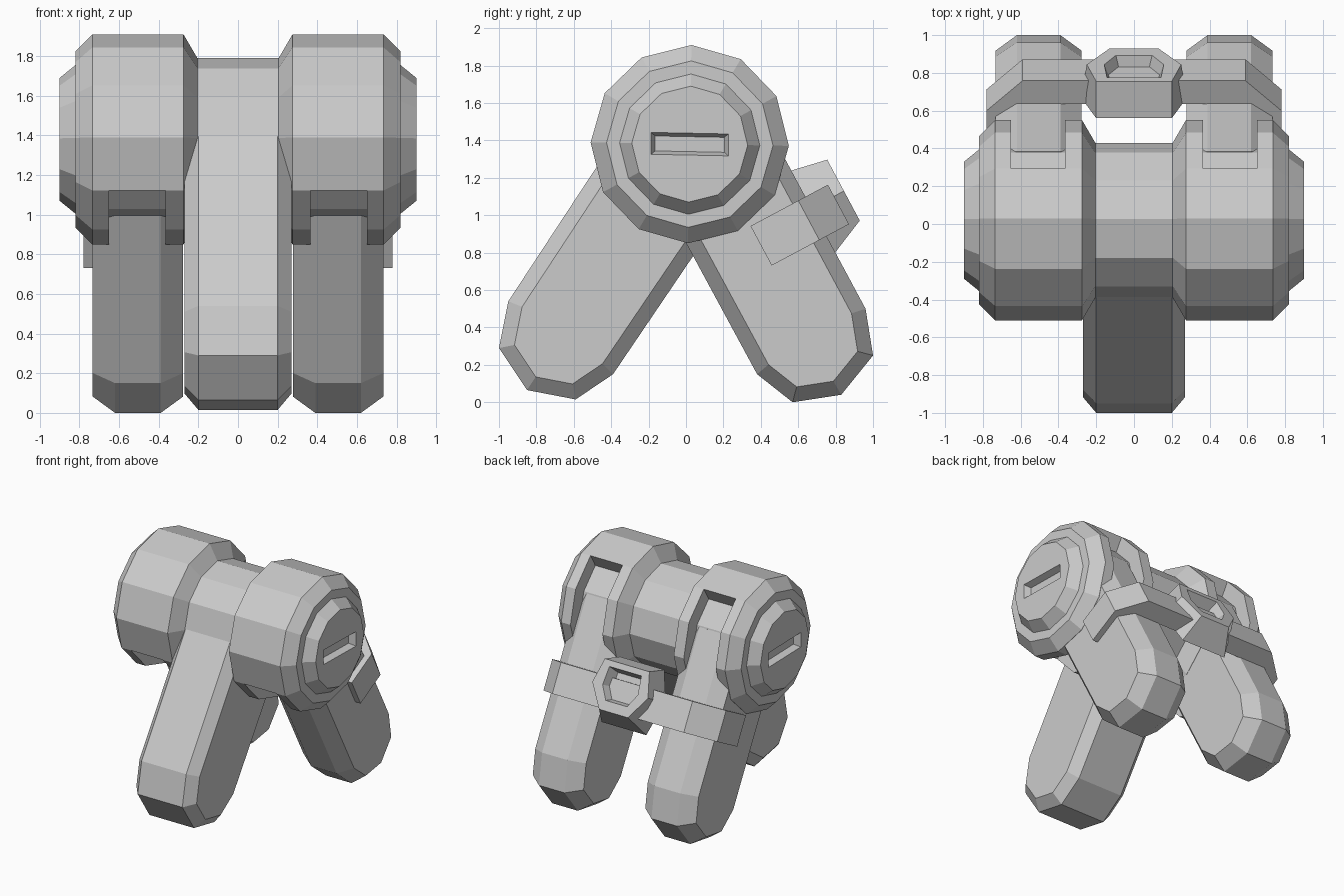
import bpy, bmesh, math
from mathutils import Vector

if "Cube" in bpy.data.objects:
    bpy.data.objects.remove(bpy.data.objects["Cube"])

grey = bpy.data.materials.new("plain_grey")
grey.use_nodes = True
grey.diffuse_color = (0.6, 0.6, 0.6, 1)
grey.node_tree.nodes["Principled BSDF"].inputs["Base Color"].default_value = (0.6, 0.6, 0.6, 1)

HUB_Y, HUB_Z, CORE = 0.02, 1.38, 0.41


def finish(name, bm):
    bmesh.ops.recalc_face_normals(bm, faces=bm.faces[:])
    mesh = bpy.data.meshes.new(name)
    bm.to_mesh(mesh)
    bm.free()
    mesh.materials.append(grey)
    obj = bpy.data.objects.new(name, mesh)
    bpy.context.collection.objects.link(obj)
    return obj


def loft(loops):
    """Skin a row of matching point loops and cap both ends."""
    bm = bmesh.new()
    rows = [[bm.verts.new(p) for p in loop] for loop in loops]
    for a, b in zip(rows, rows[1:]):
        for i in range(len(a)):
            j = (i + 1) % len(a)
            bm.faces.new((a[i], a[j], b[j], b[i]))
    bm.faces.new(rows[0])
    bm.faces.new(rows[-1])
    bmesh.ops.recalc_face_normals(bm, faces=bm.faces[:])
    return bm


def cut(target, cutter):
    cutter.hide_render = True
    cutter.hide_set(True)
    mod = target.modifiers.new("recess", "BOOLEAN")
    mod.operation, mod.solver, mod.object = "DIFFERENCE", "EXACT", cutter


def ring(x, r):
    angles = [math.radians(30 * i - 1) for i in range(12)]
    return [(x, HUB_Y + r * math.cos(a), HUB_Z + r * math.sin(a)) for a in angles]


# Drum: stepped end caps, two wide rollers and a slim middle barrel
half = [(0.90, 0.31), (0.82, 0.375), (0.82, 0.445), (0.735, 0.53),
        (0.652, 0.53), (0.365, 0.53), (0.275, 0.53), (0.205, CORE)]
drum_bm = loft([ring(x, r) for x, r in half] + [ring(-x, r) for x, r in reversed(half)])

# Grooves round the rollers where the rear legs enter
for side in (1, -1):
    faces = []
    for f in drum_bm.faces:
        c = f.calc_center_median()
        angle = math.degrees(math.atan2(c.z - HUB_Z, c.y - HUB_Y))
        if 0.45 < c.x * side < 0.55 and -150 < angle < 60:
            faces.append(f)
    new = bmesh.ops.extrude_face_region(drum_bm, geom=faces)["geom"]
    bmesh.ops.delete(drum_bm, geom=faces, context="FACES")
    for v in new:
        if isinstance(v, bmesh.types.BMVert):
            v.co.y = HUB_Y + (v.co.y - HUB_Y) * CORE / 0.53
            v.co.z = HUB_Z + (v.co.z - HUB_Z) * CORE / 0.53
drum = finish("drum", drum_bm)


# Slots in the end caps
def slot_loop(x, hy, hz):
    return [(x, HUB_Y + a * hy, HUB_Z + b * hz - a * hy * 0.02)
            for a, b in ((-1, -1), (1, -1), (1, 1), (-1, 1))]


for side, label in ((1, "left"), (-1, "right")):
    slot = finish(label + "_slot_cutter", loft([slot_loop(side * 0.92, 0.215, 0.066),
                                                slot_loop(side * 0.85, 0.185, 0.04)]))
    cut(drum, slot)


# Legs: side profile given thickness, with bevelled flanks
def leg(name, profile, x0, x1, flank):
    bm = loft([[(x, y, z) for y, z in profile] for x in (x0, x1)])
    caps = [f for f in bm.faces if abs(f.normal.x) > 0.9]
    for cap in caps:
        bmesh.ops.inset_region(bm, faces=[cap], thickness=0.078, depth=flank,
                               use_even_offset=True)
    return finish(name, bm)


leg("front_leg", [(-0.286, 1.55), (-0.95, 0.54), (-1.0, 0.29), (-0.85, 0.065),
                  (-0.59, 0.015), (-0.39, 0.15), (0.22, 1.05)], -0.2, 0.2, 0.07)
rear = [(0.385, 1.57), (0.96, 0.5), (1.0, 0.25), (0.83, 0.04),
        (0.57, 0.0), (0.38, 0.15), (-0.21, 1.24)]
leg("rear_leg_left", rear, 0.39, 0.62, 0.113)
leg("rear_leg_right", rear, -0.62, -0.39, 0.113)


# Points in the tilted frame of the rear legs: x across, n outward, u up the leg
def tilt(x, n, u):
    return (x, 0.88 * n - 0.47 * u, 0.47 * n + 0.88 * u)


def mirrored(points):
    return points + [(-x, b) for x, b in reversed(points)]


# Clamp band wrapped round both rear legs
band = mirrored([(0.24, 1.08), (0.6, 1.08), (0.71, 1.0), (0.71, 0.75),
                 (0.78, 0.75), (0.78, 1.04), (0.59, 1.22), (0.2, 1.22)])
band = [(0.24, 1.08), (0.6, 1.08), (0.71, 1.0), (0.71, 0.75),
        (0.78, 0.75), (0.78, 1.04), (0.59, 1.22)]
band = mirrored(band)
finish("clamp_band", loft([[tilt(x, n, u) for x, n in band] for u in (0.43, 0.67)]))

# Buckle block in the middle of the band, with a tapered recess
base = mirrored([(0.2, 0.83), (0.28, 0.6), (0.2, 0.33)])
face = mirrored([(0.2, 0.79), (0.25, 0.6), (0.13, 0.42)])
buckle = finish("buckle", loft([[tilt(x, 1.08, u) for x, u in base],
                                [tilt(x, 1.28, u) for x, u in face]]))
rim = mirrored([(0.15, 0.75), (0.165, 0.6), (0.1, 0.49)])
floor = [(x * 0.75, 0.62 + (u - 0.62) * 0.75) for x, u in rim]
cut(buckle, finish("buckle_cutter", loft([[tilt(x, 1.3, u) for x, u in rim],
                                          [tilt(x, 1.19, u) for x, u in floor]])))
